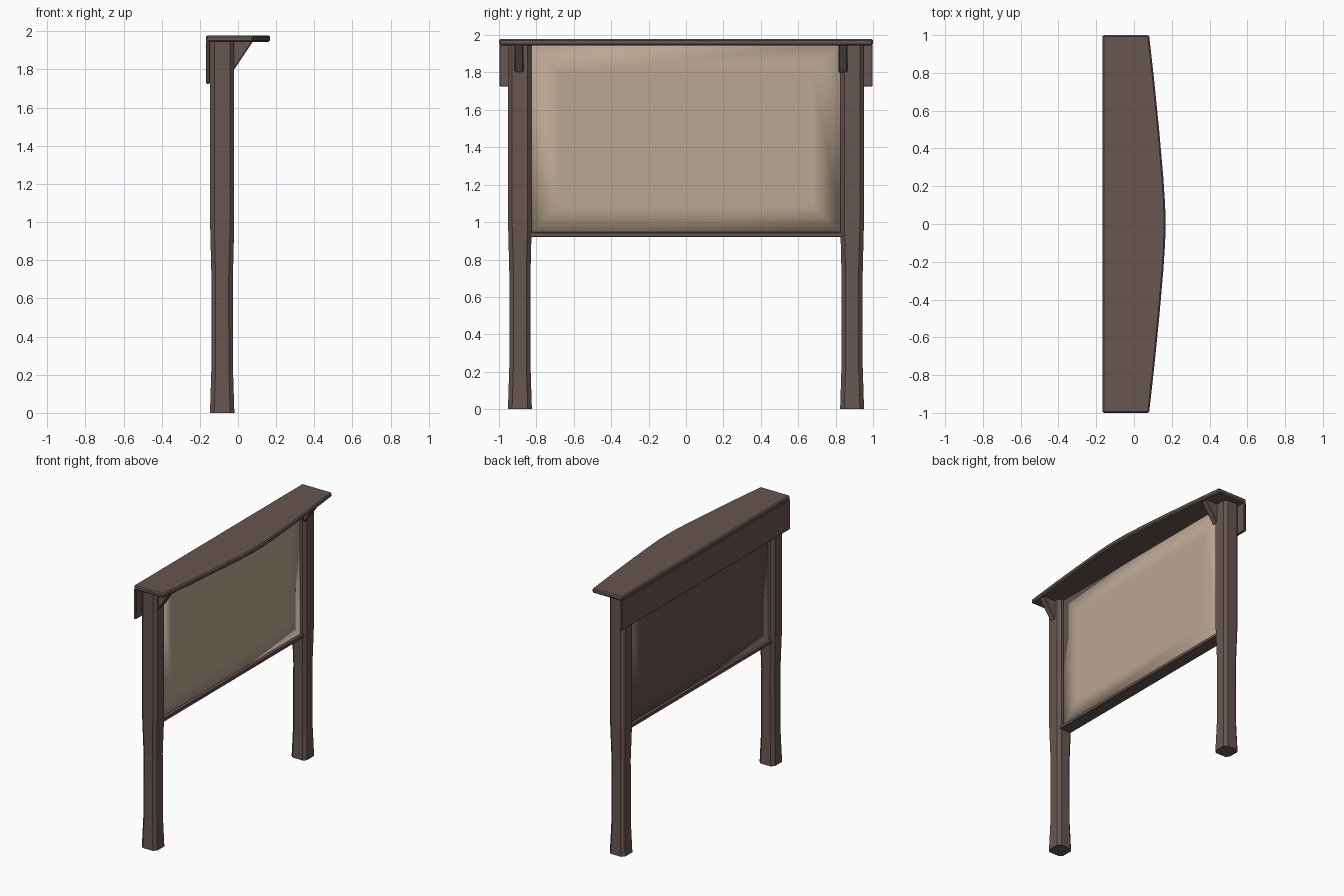
import bpy, bmesh
from mathutils import Vector

if "Cube" in bpy.data.objects:
    bpy.data.objects.remove(bpy.data.objects["Cube"])


def material(name, rgb):
    m = bpy.data.materials.new(name)
    m.diffuse_color = (*rgb, 1)
    m.use_nodes = True
    m.node_tree.nodes["Principled BSDF"].inputs["Base Color"].default_value = m.diffuse_color
    return m


BROWN = material("dark brown wood", (0.135, 0.092, 0.08))
BEIGE = material("beige board", (0.50, 0.385, 0.29))


def finish(bm, name, mats=(BROWN,), bevel=0.0):
    bmesh.ops.recalc_face_normals(bm, faces=bm.faces[:])
    me = bpy.data.meshes.new(name)
    bm.to_mesh(me)
    bm.free()
    ob = bpy.data.objects.new(name, me)
    bpy.context.collection.objects.link(ob)
    for m in mats:
        me.materials.append(m)
    if bevel:
        mod = ob.modifiers.new("bevel", 'BEVEL')
        mod.width = bevel
        mod.segments = 1
        mod.limit_method = 'ANGLE'
    return ob


def box_mesh(lo, hi):
    bm = bmesh.new()
    bmesh.ops.create_cube(bm, size=1)
    lo, hi = Vector(lo), Vector(hi)
    for v in bm.verts:
        v.co = (lo + hi) / 2 + v.co * (hi - lo)
    return bm


def prism(points, offset):
    """Extrude a closed outline along an offset."""
    bm = bmesh.new()
    f = bm.faces.new([bm.verts.new(p) for p in points])
    r = bmesh.ops.extrude_face_region(bm, geom=[f])
    for v in r["geom"]:
        if isinstance(v, bmesh.types.BMVert):
            v.co += Vector(offset)
    return bm


def post(name, y):
    """Chamfered square post with a slightly narrowed lower part."""
    bm = bmesh.new()
    rings = []
    for z, h in ((0, 0.064), (0.22, 0.057), (0.7, 0.056), (0.98, 0.063), (1.95, 0.063)):
        c = h - 0.022
        outline = ((h, -c), (h, c), (c, h), (-c, h), (-h, c), (-h, -c), (-c, -h), (c, -h))
        rings.append([bm.verts.new((-0.083 + a, y + b, z)) for a, b in outline])
    for lower, upper in zip(rings, rings[1:]):
        for i in range(8):
            j = (i + 1) % 8
            bm.faces.new((lower[i], lower[j], upper[j], upper[i]))
    bm.faces.new(rings[0][::-1])
    bm.faces.new(rings[-1])
    finish(bm, name)


post("left_post", -0.888)
post("right_post", 0.888)

# Roof slab with a bowed front edge
half = ((1, 0.08), (0.75, 0.108), (0.5, 0.133), (0.25, 0.155), (0.1, 0.165))
front = [(x, -y) for y, x in half] + [(0.167, 0)] + [(x, y) for y, x in reversed(half)]
outline = [(-0.167, -1)] + front + [(-0.167, 1)]
finish(prism([(x, y, 1.945) for x, y in outline], (0, 0, 0.034)), "roof", bevel=0.008)

# Fascia board behind the posts
finish(box_mesh((-0.167, -0.998, 1.725), (-0.148, 0.998, 1.95)), "back_fascia", bevel=0.004)

# Wedge brackets under the roof
for name, y in (("left_bracket", -0.892), ("right_bracket", 0.839)):
    tri = [(-0.03, 1.95), (0.08, 1.95), (-0.02, 1.80), (-0.03, 1.80)]
    finish(prism([(x, y - 0.024, z) for x, z in tri], (0, 0.048, 0)), name, bevel=0.008)

# Bottom rail
finish(box_mesh((-0.13, -0.84, 0.92), (-0.036, 0.84, 0.946)), "bottom_rail", bevel=0.004)

# Notice panel, softly shaded toward its edges, beige in front only
bm = box_mesh((-0.105, -0.835, 0.935), (-0.062, 0.835, 1.955))
bm.normal_update()
for f in [f for f in bm.faces if abs(f.normal.x) > 0.9]:
    bmesh.ops.inset_region(bm, faces=[f], thickness=0.22)
bm.normal_update()
for f in bm.faces:
    f.smooth = True
    f.material_index = 1 if f.normal.x > 0.9 else 0
finish(bm, "notice_panel", (BROWN, BEIGE))
